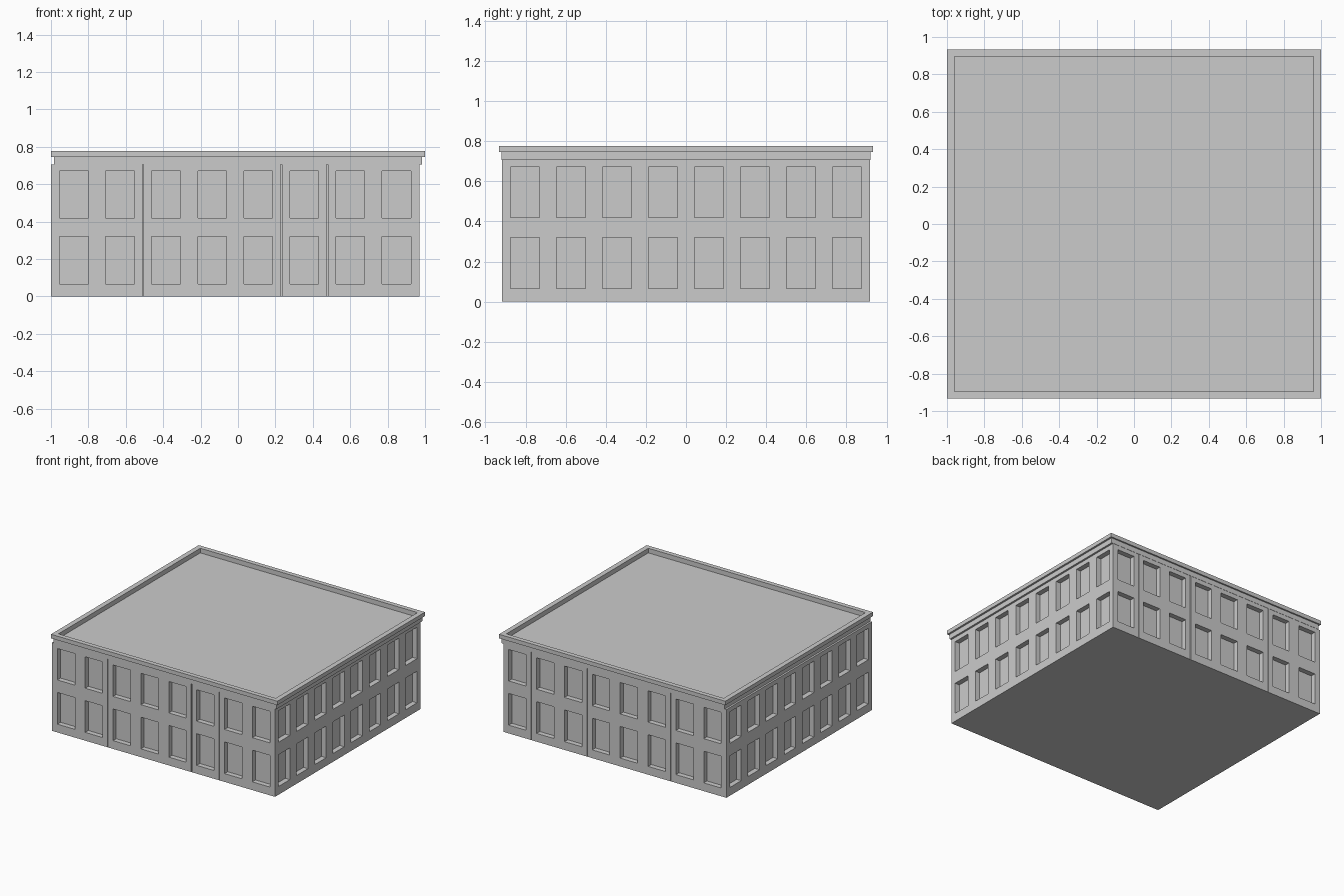
import bpy, bmesh
from mathutils import Vector

if "Cube" in bpy.data.objects:
    bpy.data.objects.remove(bpy.data.objects["Cube"])

X0, X1, Y = -1.0, 0.97, 0.918      # wall block (sits slightly left of the cornice)
EAVE, DEPTH = 0.705, 0.04
ROWS = [0, 0.066, 0.319, 0.419, 0.67, EAVE]


def finish(name, bm):
    bmesh.ops.remove_doubles(bm, verts=bm.verts[:], dist=1e-5)
    me = bpy.data.meshes.new(name)
    bm.to_mesh(me)
    bm.free()
    ob = bpy.data.objects.new(name, me)
    bpy.context.collection.objects.link(ob)
    return ob


def quad(bm, pts):
    bm.faces.new([bm.verts.new(p) for p in pts])


def wall(name, start, end, seams=()):
    """Eight window bays from start to end (left to right seen from outside)."""
    a, b = Vector(start), Vector(end)
    t = (b - a).normalized()
    inward = Vector((0, 0, 1)).cross(t)
    length = (b - a).length
    bay = length / 8
    half = bay * 0.3125
    # column strips: (left, right, kind)
    cuts = [(bay * (i + 0.5) - half, bay * (i + 0.5) + half, "window") for i in range(8)]
    cuts += [(bay * s - 0.003, bay * s + 0.003, "seam") for s in seams]
    strips, u = [], 0
    for l, r, kind in sorted(cuts):
        strips += [(u, l, "plain"), (l, r, kind)]
        u = r
    strips.append((u, length, "plain"))

    bm = bmesh.new()

    def cell(u0, u1, z0, z1, d):
        corners = [(u0, z0), (u1, z0), (u1, z1), (u0, z1)]
        outer = [a + t * p + Vector((0, 0, q)) for p, q in corners]
        inner = [p + inward * d for p in outer]
        quad(bm, inner)
        if d:
            for i in range(4):
                j = (i + 1) % 4
                quad(bm, [outer[i], outer[j], inner[j], inner[i]])

    for u0, u1, kind in strips:
        if kind == "seam":
            cell(u0, u1, 0, EAVE, 0.012)
            continue
        for k in range(5):
            hole = kind == "window" and k in (1, 3)
            cell(u0, u1, ROWS[k], ROWS[k + 1], DEPTH if hole else 0)
    return finish(name, bm)


# Walls
wall("front_wall", (X0, -Y, 0), (X1, -Y, 0), seams=(2, 5, 6))
wall("right_wall", (X1, -Y, 0), (X1, Y, 0))
wall("back_wall", (X1, Y, 0), (X0, Y, 0), seams=(1, 3, 6))
wall("left_wall", (X0, Y, 0), (X0, -Y, 0))

# Underside
bm = bmesh.new()
quad(bm, [(X0, -Y, 0), (X0, Y, 0), (X1, Y, 0), (X1, -Y, 0)])
finish("floor", bm)

# Narrow ledge where the left wall projects past the cornice
bm = bmesh.new()
quad(bm, [(X0, -Y, EAVE), (-0.985, -Y, EAVE), (-0.985, Y, EAVE), (X0, Y, EAVE)])
finish("left_ledge", bm)

# Cornice, parapet lip and sunken roof as stacked rectangular rings
rings = [(0.95, 0.89, EAVE), (0.985, 0.92, EAVE), (0.985, 0.92, 0.745),
         (1.0, 0.932, 0.745), (1.0, 0.932, 0.777), (0.96, 0.895, 0.777),
         (0.96, 0.895, 0.74)]
bm = bmesh.new()
loops = [[bm.verts.new((sx * x, sy * y, z))
          for sx, sy in ((-1, -1), (1, -1), (1, 1), (-1, 1))] for x, y, z in rings]
for lo, hi in zip(loops, loops[1:]):
    for i in range(4):
        j = (i + 1) % 4
        bm.faces.new((lo[i], lo[j], hi[j], hi[i]))
bm.faces.new(loops[-1])
finish("cornice_and_roof", bm)
